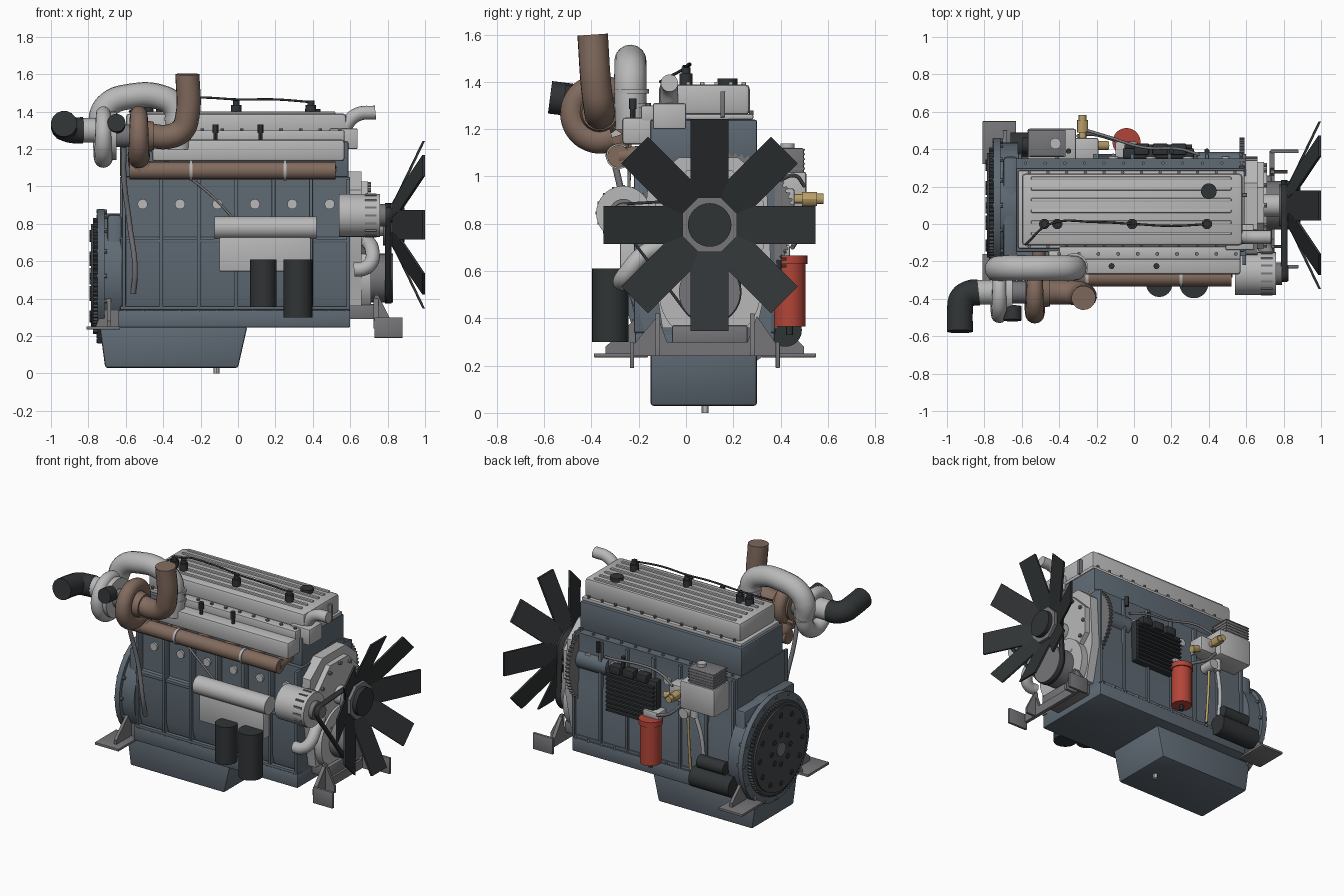
import bpy, bmesh
from math import sin, cos, pi, tau
from mathutils import Vector, geometry

if "Cube" in bpy.data.objects:
    bpy.data.objects.remove(bpy.data.objects["Cube"])

COL = dict(blue=(.115, .145, .175), light=(.48, .48, .48), steel=(.18, .18, .19), brown=(.22, .145, .11),
           dark=(.03, .034, .036), red=(.45, .06, .04), brass=(.5, .36, .15), iron=(.06, .065, .07))
MATS = {}
for k, c in COL.items():
    MATS[k] = bpy.data.materials.new(k)
    MATS[k].diffuse_color = (*c, 1)

def select(o):
    bpy.ops.object.select_all(action='DESELECT')
    bpy.context.view_layer.objects.active = o
    o.select_set(True)

def smooth(o, mat):
    o.data.materials.clear()
    o.data.materials.append(MATS[mat])
    select(o)
    bpy.ops.object.shade_smooth_by_angle()
    return o

def finish(name, bm, mat, bevel=0):
    if bevel:
        bmesh.ops.bevel(bm, geom=bm.edges[:], offset=bevel, segments=2, affect='EDGES', profile=.5)
    bmesh.ops.recalc_face_normals(bm, faces=bm.faces[:])
    me = bpy.data.meshes.new(name)
    bm.to_mesh(me)
    bm.free()
    o = bpy.data.objects.new(name, me)
    bpy.context.collection.objects.link(o)
    return smooth(o, mat)

def boxes(name, dims, mat, bevel=0):
    bm = bmesh.new()
    for x0, x1, y0, y1, z0, z1 in dims:
        for p in bmesh.ops.create_cube(bm, size=1)['verts']:
            p.co = ((x0 + x1) / 2 + p.co.x * (x1 - x0), (y0 + y1) / 2 + p.co.y * (y1 - y0), (z0 + z1) / 2 + p.co.z * (z1 - z0))
    return finish(name, bm, mat, bevel)

def box(name, *d, mat='light', bevel=.008):
    return boxes(name, [d], mat, bevel)

def cyls(name, items, mat, n=32):
    """items: (start, end, radius[, end radius])"""
    bm = bmesh.new()
    for p0, p1, r, *r2 in items:
        p0, p1 = Vector(p0), Vector(p1)
        m = (p1 - p0).to_track_quat('Z', 'Y')
        for p in bmesh.ops.create_cone(bm, cap_ends=True, segments=n, radius1=r, radius2=r2[0] if r2 else r, depth=(p1 - p0).length)['verts']:
            p.co = m @ p.co + (p0 + p1) / 2
    return finish(name, bm, mat)

def cx(name, x0, x1, y, z, r, mat, n=32, r2=None):
    return cyls(name, [((x0, y, z), (x1, y, z), r, r2 or r)], mat, n)

def prism(name, pts, axis, a, b, mat, bevel=0):
    put = (lambda p, t: (t, *p)) if axis == 'x' else (lambda p, t: (p[0], t, p[1]))
    bm = bmesh.new()
    lo, hi = [[bm.verts.new(put(p, t)) for p in pts] for t in (a, b)]
    bm.faces.new(lo[::-1])
    bm.faces.new(hi)
    for i in range(len(pts)):
        bm.faces.new((lo[i - 1], lo[i], hi[i], hi[i - 1]))
    return finish(name, bm, mat, bevel)

def tube(name, pts, r, mat, radii=None):
    cu = bpy.data.curves.new(name, 'CURVE')
    cu.dimensions, cu.bevel_depth, cu.bevel_resolution, cu.use_fill_caps, cu.resolution_u = '3D', r, 6, True, 8
    s = cu.splines.new('BEZIER')
    s.bezier_points.add(len(pts) - 1)
    for i, (b, p) in enumerate(zip(s.bezier_points, pts)):
        b.co, b.handle_left_type, b.handle_right_type = p, 'AUTO', 'AUTO'
        b.radius = radii[i] if radii else 1
    o = bpy.data.objects.new(name, cu)
    bpy.context.collection.objects.link(o)
    select(o)
    bpy.ops.object.convert(target='MESH')
    return smooth(bpy.context.object, mat)

def ring(y, z, r, n, off=0):
    return [(y + r * cos(off + tau * i / n), z + r * sin(off + tau * i / n)) for i in range(n)]

def gear(name, y, z, r, teeth, x0, x1, mat):
    rad = lambda i: r if i % 4 < 2 else r - .013
    return prism(name, [(y + rad(i) * cos(tau * i / teeth / 4), z + rad(i) * sin(tau * i / teeth / 4)) for i in range(teeth * 4)], 'x', x0, x1, mat)

CY, FZ = .10, .795   # crank and fan centre line
# Block, head, oil pan
prism('engine_block', [(-.17, .33), (-.2, .42), (-.2, .7), (-.17, .73), (-.17, 1.05), (.35, 1.05), (.35, .73), (.36, .7), (.36, .33)], 'x', -.63, .6, 'blue')
box('cylinder_head', -.63, .59, -.15, .3, 1.05, 1.24, mat='blue')
box('pan_rail', -.64, .6, -.215, .375, .245, .34, mat='blue')
prism('oil_sump', [(-.74, .25), (-.71, .03), (0, .03), (.05, .25)], 'y', -.15, .3, 'blue', .012)
cyls('drain_plug', [((-.115, .08, 0), (-.115, .08, .05), .015)], 'light', 12)
xs = [-.51 + .2 * i for i in range(6)]
boxes('block_ribs', [(x - .11, x - .09, y0, y1, .34, 1.04) for x in xs + [.69] for y0, y1 in ((-.22, -.15), (.3, .375))]
      + [(-.63, .6, -.21, -.15, .7, .72), (-.63, .6, .34, .37, .34, .36), (-.63, .6, -.22, -.19, .34, .36)], 'blue', .004)
cyls('core_plugs', [((x, y0, .905), (x, y1, .905), .027) for x in xs for y0, y1 in ((-.185, -.1), (.3, .362))], 'light', 20)
cyls('pan_bolts', [((-.6 + .098 * i, y, .335), (-.6 + .098 * i, y, .355), .01) for i in range(13) for y in (-.207, .368)], 'steel', 6)
cyls('head_bolts', [((-.58 + .105 * i, .325, 1.04), (-.58 + .105 * i, .325, 1.06), .009) for i in range(12)], 'steel', 6)

# Valve cover
box('valve_cover_flange', -.62, .59, -.13, .285, 1.24, 1.265)
box('valve_cover', -.6, .58, -.115, .27, 1.26, 1.39, bevel=.02)
boxes('valve_cover_ribs', [(-.55, .52, y, y + .018, 1.385, 1.4) for y in (-.06, 0, .06, .12, .18, .235)], 'light', .004)
cyls('cover_bolts', [((-.56 + .1 * i, y, 1.26), (-.56 + .1 * i, y, 1.28), .009) for i in range(12) for y in (-.121, .276)], 'steel', 8)
cyls('oil_filler_cap', [((.4, .175, 1.385), (.4, .175, 1.415), .042)], 'dark')
inj = [-.48, -.41, -.01, .39]
cyls('injector_connectors', [((x, 0, 1.385), (x, 0, 1.435), .028) for x in inj] + [((x, 0, 1.43), (x, 0, 1.46), .018) for x in inj], 'dark', 16)
tube('injector_wire', [(-.58, -.11, 1.4), (-.45, 0, 1.46), (-.2, .01, 1.475), (0, 0, 1.465), (.2, -.01, 1.465), (.4, 0, 1.45)], .006, 'dark')
box('lifting_eye', .57, .605, .145, .165, 1.25, 1.36, mat='steel', bevel=.003)

# Thermostat housing and coolant outlet
box('thermostat_housing', .49, .64, -.14, .0, 1.2, 1.31)
tube('coolant_outlet', [(.56, -.07, 1.28), (.58, -.07, 1.33), (.64, -.07, 1.385), (.735, -.07, 1.395)], .037, 'light')

# Intake and exhaust manifolds
box('intake_manifold', -.46, .57, -.27, -.14, 1.135, 1.25, bevel=.015)
box('intake_flange', -.4, .57, -.19, -.12, 1.23, 1.3)
cyls('intake_bolts', [((-.4 + .105 * i, -.16, 1.29), (-.4 + .105 * i, -.16, 1.31), .011) for i in range(10)], 'steel', 6)
cyls('intake_sensors', [((x, -.225, z), (x, -.225, 1.33), r) for x in (-.12, .12) for z, r in ((1.24, .011), (1.285, .016))], 'dark', 12)
tube('exhaust_manifold', [(.52, -.285, 1.085), (0, -.285, 1.085), (-.45, -.285, 1.085), (-.58, -.285, 1.085)], .048, 'brown')
cyls('exhaust_runners', [((x, -.13, 1.1), (x, -.285, 1.085), .036) for x in xs], 'brown', 20)
cyls('manifold_clamps', [((x - .008, -.285, 1.085), (x + .008, -.285, 1.085), .053) for x in (-.25, .25)], 'light')

# Turbocharger
TY, TZ = -.365, 1.27
def volute(name, x, R, r, a0, turn, mat, n=14):
    a = [a0 + turn * i / n for i in range(n + 1)]
    tube(name, [(x, TY + R * cos(t), TZ + R * sin(t)) for t in a], r, mat, [1 - .4 * i / n for i in range(n + 1)])
volute('turbine_volute', -.53, .115, .06, -.35 * pi, -1.9 * pi, 'brown')
tube('turbine_inlet', [(-.5, -.285, 1.085), (-.53, -.285, 1.12), (-.53, -.3, 1.17)], .055, 'brown')
cx('turbine_body', -.58, -.45, TY, TZ, .1, 'brown', r2=.075)
cx('turbo_centre', -.68, -.56, TY, TZ, .06, 'steel')
volute('compressor_volute', -.72, .12, .056, 0, -1.9 * pi, 'light')
cx('compressor_backplate', -.7, -.65, TY, TZ, .13, 'light')
cx('compressor_inlet', -.86, -.68, TY, 1.3, .066, 'light')
tube('exhaust_outlet', [(-.46, TY, 1.27), (-.38, TY, 1.265), (-.3, -.37, 1.3), (-.27, -.38, 1.38), (-.27, -.395, 1.6)], .065, 'brown')
tube('air_inlet_elbow', [(-.83, TY, 1.3), (-.875, TY - .005, 1.3), (-.92, -.4, 1.31), (-.93, -.46, 1.32), (-.93, -.575, 1.335)], .07, 'dark')
tube('crossover_pipe', [(-.725, -.245, 1.27), (-.73, -.24, 1.37), (-.69, -.235, 1.44), (-.57, -.235, 1.482), (-.42, -.235, 1.478), (-.34, -.235, 1.43), (-.32, -.235, 1.34), (-.32, -.23, 1.2)], .068, 'light', [.82] + [1] * 7)
cyls('crossover_clamps', [((-.32, -.23, z), (-.32, -.23, z + .02), .074) for z in (1.29, 1.35)], 'light')
cyls('wastegate_actuator', [((-.65, -.44, 1.33), (-.65, -.515, 1.34), .048)], 'dark')
tube('oil_drain_pipe', [(-.61, -.34, 1.21), (-.61, -.3, 1.05), (-.58, -.25, .8), (-.55, -.24, .55), (-.56, -.2, .43)], .014, 'steel')
tube('oil_feed_pipe', [(-.62, -.36, 1.32), (-.5, -.26, 1.22), (-.25, -.24, 1.04), (-.12, -.24, .93), (.0, -.22, .8)], .007, 'steel')

# Oil cooler and filters on the front side
cx('oil_cooler', -.125, .42, -.255, .78, .06, 'light')
box('filter_head', -.1, .39, -.28, -.19, .545, .75)
cyls('oil_filters', [((x, -.32, z), (x, -.32, .61), r) for x, z, r in ((.135, .355, .07), (.32, .3, .077))], 'dark')

# Alternator, water pump elbow
cx('alternator', .54, .76, -.265, .845, .115, 'light')
boxes('alternator_vents', [(.68, .74, y - .006, y + .006, z - .006, z + .006) for y, z in ring(-.265, .845, .112, 16)], 'steel')
cx('alternator_snout', .75, .79, -.265, .845, .06, 'steel')
tube('water_pump_elbow', [(.69, -.1, .71), (.715, -.18, .67), (.71, -.25, .59), (.67, -.27, .56), (.62, -.27, .555)], .038, 'light')

# Timing cover, gear, pulleys, belt
prism('timing_cover', [(-.1, .36), (-.14, .62), (-.18, .75), (-.16, .98), (-.03, 1.08), (.22, 1.08), (.34, .98), (.36, .62), (.3, .36)], 'x', .59, .66, 'light')
prism('timing_plate', ring(CY, FZ, .25, 8, pi / 8), 'x', .65, .695, 'light')
cyls('timing_bolts', [((.69, y, z), (.71, y, z), .013) for y, z in ring(CY, FZ, .215, 12)], 'steel', 6)
gear('timing_gear', .185, .82, .278, 64, .565, .592, 'steel')
cx('crank_cover', .64, .71, CY, .51, .215, 'light', 48)
cx('crank_pulley', .7, .83, CY, .51, .13, 'steel', 40)
cx('fan_shaft', .69, .8, CY, FZ, .06, 'light')
cx('fan_pulley', .775, .825, CY, FZ, .11, 'steel')
cx('alternator_pulley', .78, .825, -.265, .845, .04, 'steel')
pts = ring(CY, .51, .135, 32) + ring(CY, FZ, .115, 32) + ring(-.265, .845, .045, 24)
hull = [pts[i] for i in geometry.convex_hull_2d([Vector(p) for p in pts])]
bm = bmesh.new()
a, b = [[bm.verts.new((x, *p)) for p in hull] for x in (.787, .822)]
for i in range(len(hull)):
    bm.faces.new((a[i - 1], a[i], b[i], b[i - 1]))
finish('drive_belt', bm, 'dark').modifiers.new('thickness', 'SOLIDIFY').thickness = .012

# Fan: flat blades leaning forward
bm = bmesh.new()
for i in range(8):
    t = tau * i / 8
    u, w, n = Vector((0, cos(t), sin(t))), Vector((0, -sin(t), cos(t))), Vector((.007, 0, 0))
    q = [bm.verts.new(Vector((x, CY, FZ)) + u * r + w * s * h + n * k) for k in (-1, 1)
         for x, r, s, h in ((.825, .1, -1, .05), (.87, .19, -1, .08), (.993, .448, -1, .08), (.993, .448, 1, .08), (.87, .19, 1, .08), (.825, .1, 1, .05))]
    bm.faces.new(q[:6])
    bm.faces.new(q[:5:-1])
    for j in range(6):
        bm.faces.new((q[j], q[(j + 1) % 6], q[6 + (j + 1) % 6], q[6 + j]))
finish('fan_blades', bm, 'dark')
prism('fan_hub_plate', ring(CY, FZ, .125, 8, pi / 8), 'x', .82, .86, 'steel')
cx('fan_hub', .85, .89, CY, FZ, .092, 'dark')

# Front and rear mounts
prism('front_mount', [(-.23, .24), (-.23, .28), (-.12, .41), (-.08, .3), (.26, .3), (.3, .41), (.39, .28), (.39, .24)], 'x', .725, .75, 'steel')
box('front_mount_neck', .58, .735, -.06, .26, .29, .37, mat='steel')
boxes('front_mount_feet', [(.73, .88, y - .009, y + .009, .19, .3) for y in (-.228, .388)], 'steel', .003)
for s, y in (('left', -.12), ('right', .28)):
    prism('front_mount_web_' + s, [(.73, .24), (.82, .24), (.82, .28), (.75, .42), (.73, .42)], 'y', y - .009, y + .009, 'steel')
boxes('rear_mount_plates', [(-.81, -.63, -.39, -.16, .235, .252), (-.81, -.63, .32, .55, .235, .252)], 'steel', .003)
for s, y, e in (('left', -.17, -.34), ('right', .33, .5)):
    prism('rear_mount_gusset_' + s, [(y, .25), (e, .25), (e, .28), (y, .44)], 'x', -.7, -.68, 'steel')
    prism('rear_mount_web_' + s, [(-.76, .25), (-.64, .25), (-.64, .42), (-.7, .42)], 'y', y - .01, y + .01, 'steel')

# Flywheel and housing
cx('flywheel_housing', -.74, -.62, CY, .52, .335, 'blue', 64)
cx('housing_flange', -.75, -.715, CY, .52, .36, 'blue', 64)
box('housing_shoulder', -.7, -.62, -.18, .36, .35, .85, mat='blue', bevel=.02)
cyls('housing_bolts', [((-.757, y, z), (-.7, y, z), .011) for y, z in ring(CY, .52, .345, 16)], 'steel', 8)
gear('ring_gear', CY, .52, .31, 80, -.775, -.74, 'iron')
cx('flywheel', -.787, -.75, CY, .52, .28, 'iron', 64)
cyls('flywheel_bolts', [((-.793, y, z), (-.77, y, z), .017) for R, n in ((.1, 8), (.23, 12)) for y, z in ring(CY, .52, R, n)], 'dark', 10)
cx('flywheel_hub', -.793, -.77, CY, .52, .045, 'steel')

# Back side: control unit, fuel pump, fuel filter, starter, accessory drive
box('control_unit', -.06, .32, .35, .405, .6, .9, mat='dark')
boxes('control_unit_fins', [(-.05, .31, .4, .425, .615 + .03 * i, .627 + .03 * i) for i in range(9)], 'dark')
boxes('control_unit_connectors', [(x, x + .08, .37, .43, .88, .935) for x in (0, .1, .2)], 'dark', .006)
box('fuel_pump', -.57, -.31, .33, .51, .83, 1.02, bevel=.012)
box('fuel_pump_drive', -.32, -.19, .34, .46, .84, .95, bevel=.012)
box('pump_module', -.56, -.37, .36, .5, 1.01, 1.12, mat='steel')
boxes('pump_module_fins', [(-.563, -.367, .357, .503, 1.03 + .02 * i, 1.037 + .02 * i) for i in range(5)], 'steel')
cyls('pump_ports', [((-.42, .43, 1), (-.42, .43, 1.14), .03), ((-.36, .42, .75), (-.36, .42, .84), .025), ((-.3, .36, .77), (-.3, .46, .77), .035)], 'light', 20)
cyls('brass_fitting', [((-.275, .45, .905), (-.275, .55, .905), .02), ((-.275, .49, .905), (-.275, .555, .905), .03), ((-.275, .54, .905), (-.275, .582, .905), .022), ((-.2, .42, .86), (-.14, .42, .84), .025)], 'brass', 12)
cyls('fuel_filter', [((-.04, .438, .365), (-.04, .438, .64), .067), ((-.04, .438, .63), (-.04, .438, .665), .075)], 'red')
cyls('fuel_filter_drain', [((-.04, .438, .33), (-.04, .438, .37), .015)], 'dark', 12)
box('fuel_filter_head', -.1, .02, .34, .44, .66, .71)
cyls('starter_motor', [((-.66, .42, .35), (-.36, .42, .35), .07), ((-.6, .42, .46), (-.4, .42, .46), .043)], 'dark')
cx('accessory_drive', .34, .57, .32, .87, .065, 'blue')
tube('fuel_line_upper', [(-.25, .5, .96), (-.15, .47, 1.0), (.05, .41, .99), (.25, .4, .97), (.35, .37, .95)], .008, 'steel')
tube('fuel_line_lower', [(-.3, .47, .84), (-.22, .48, .76), (-.1, .45, .7)], .01, 'steel')
tube('oil_return_tube', [(-.4, .38, .4), (-.4, .4, .6), (-.36, .42, .78)], .013, 'light')
tube('dipstick_tube', [(-.3, .38, .36), (-.3, .4, .6), (-.3, .41, .8)], .009, 'brass')
cyls('side_sensors', [((x, .39, z), (x, .39, z + .07), .014) for x, z in ((.39, .98), (-.35, 1.0), (.2, .93))], 'dark', 12)

for m in bpy.data.materials:
    if m.users and not m.is_grease_pencil:
        m.use_nodes = True
        m.node_tree.nodes["Principled BSDF"].inputs["Base Color"].default_value = m.diffuse_color
